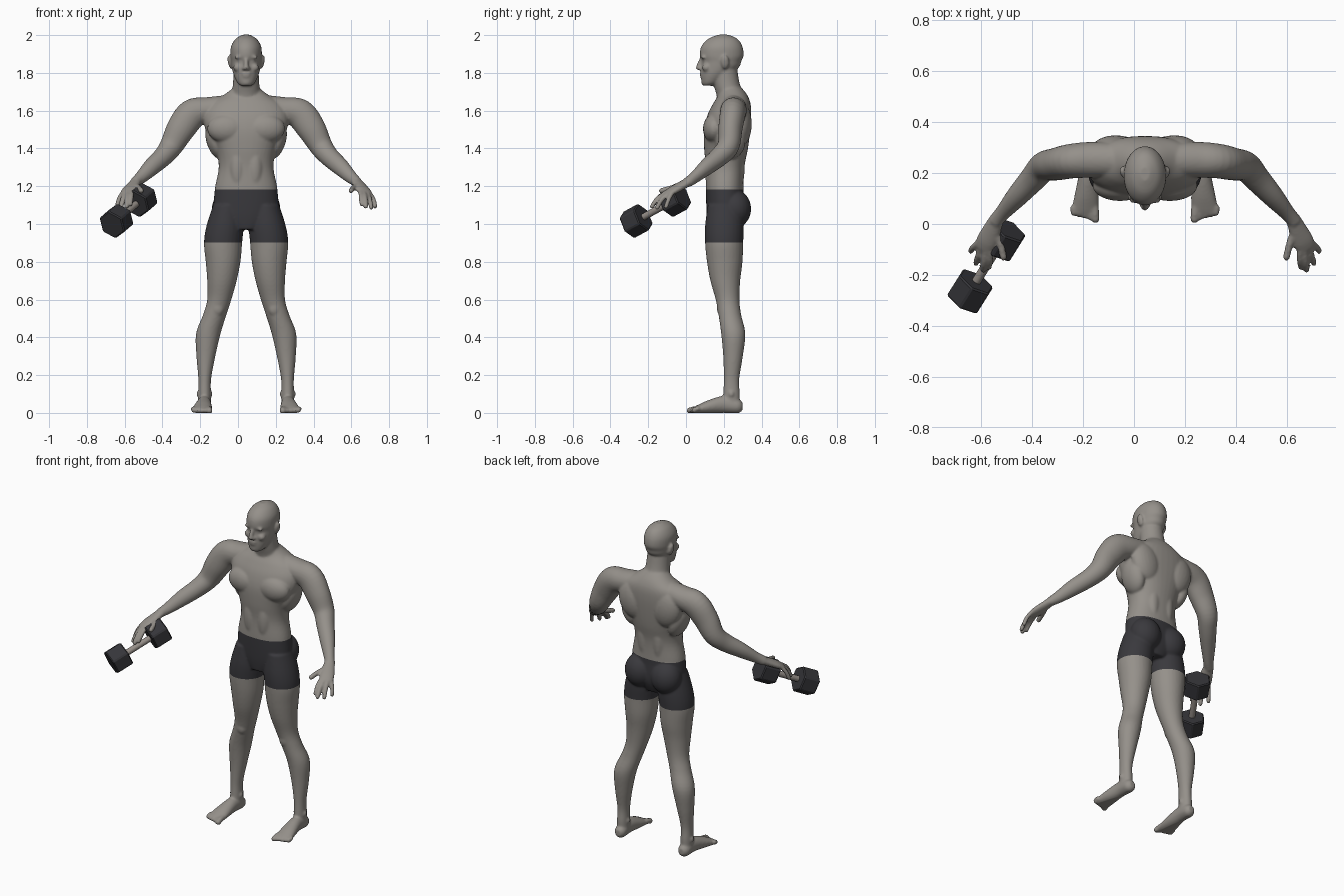
import bpy, bmesh, math
from mathutils import Vector, Matrix

cube = bpy.data.objects.get("Cube")
if cube:
    bpy.data.objects.remove(cube)

UP, BACK, SIDE = Vector((0, 0, 1)), Vector((0, 1, 0)), Vector((1, 0, 0))
CENTRE_X = 0.043


def material(name, colour):
    mat = bpy.data.materials.new(name)
    mat.use_nodes = True
    mat.diffuse_color = (*colour, 1)
    bsdf = next(n for n in mat.node_tree.nodes if n.type == 'BSDF_PRINCIPLED')
    bsdf.inputs["Base Color"].default_value = (*colour, 1)
    bsdf.inputs["Roughness"].default_value = 0.7
    return mat


skin = material("skin", (0.30, 0.28, 0.255))
cloth = material("dark cloth", (0.042, 0.041, 0.047))
iron = material("dark iron", (0.036, 0.036, 0.041))
steel = material("handle steel", (0.30, 0.27, 0.245))

bm = bmesh.new()


def spline(rows, steps=5):
    """Smooth curve through rows of (x, y, z, half width, half depth)."""
    out = []
    for i in range(len(rows) - 1):
        a, b, c, d = (rows[max(0, min(len(rows) - 1, i + k))] for k in (-1, 0, 1, 2))
        for s in range(steps):
            t = s / steps
            out.append([q + t * ((r - p) / 2 + t * (p - 2.5 * q + 2 * r - e / 2
                        + t * (1.5 * (q - r) + (e - p) / 2)))
                        for p, q, r, e in zip(a, b, c, d)])
    return out + [list(rows[-1])]


def ball(centre, size, mirror=1, tilt=0):
    x, y, z = centre
    m = (Matrix.Translation((x * mirror, y, z)) @ Matrix.Rotation(tilt * mirror, 4, 'Y')
         @ Matrix.Diagonal((*size, 1)))
    bmesh.ops.create_uvsphere(bm, u_segments=24, v_segments=16, radius=1, matrix=m)


def tube(rows, mirror=1, side=SIDE, axis=None, square=1, n=28):
    """Closed loft of rounded sections along a curve."""
    pts = spline(rows)
    rings = []
    for i, (x, y, z, w, d) in enumerate(pts):
        before, after = pts[max(i - 1, 0)], pts[min(i + 1, len(pts) - 1)]
        t = axis or (Vector(after[:3]) - Vector(before[:3])).normalized()
        u = (side - t * side.dot(t)).normalized()
        v = t.cross(u)
        ring = []
        for k in range(n):
            a = math.tau * k / n
            c, s = (math.copysign(abs(f) ** square, f) for f in (math.cos(a), math.sin(a)))
            p = Vector((x, y, z)) + u * (w * c) + v * (d * s)
            ring.append(bm.verts.new((p.x * mirror, p.y, p.z)))
        rings.append(ring)
    for lo, hi in zip(rings, rings[1:]):
        for k in range(n):
            bm.faces.new((lo[k], lo[k - 1], hi[k - 1], hi[k]))
    bm.faces.new(rings[0])
    bm.faces.new(rings[-1][::-1])


def digit(points, radius, mirror):
    """Finger or toe with a round tip."""
    rows = [(*p, radius, radius) for p in points]
    tube(rows, mirror, side=Vector((0.87, 0.45, 0)), n=12)
    ball(points[-1], [radius] * 3, mirror)


# Torso, neck and head
tube([(0, .20, .97, .08, .08), (0, .21, 1.05, .165, .10), (0, .205, 1.18, .166, .10),
      (0, .207, 1.3, .145, .102), (0, .212, 1.4, .162, .116), (0, .218, 1.5, .215, .122),
      (0, .23, 1.58, .225, .115), (0, .243, 1.64, .19, .098), (0, .248, 1.685, .115, .075),
      (0, .235, 1.72, .07, .06)], axis=UP, square=.9, n=40)
tube([(0, .25, 1.6, .1, .08), (0, .235, 1.68, .08, .073), (0, .215, 1.74, .07, .07),
      (0, .2, 1.83, .066, .07)], axis=UP)
tube([(0, .118, 1.732, .028, .03), (0, .13, 1.748, .047, .047), (0, .155, 1.79, .066, .077),
      (0, .18, 1.83, .076, .101), (0, .188, 1.862, .08, .105), (0, .189, 1.892, .083, .116),
      (0, .19, 1.94, .08, .109), (0, .195, 1.98, .056, .078), (0, .197, 2.002, .02, .028)],
     axis=UP, n=36)

# Nose, lips and chin
tube([(0, .09, 1.885, .012, .012), (0, .073, 1.85, .012, .013), (0, .066, 1.825, .016, .014)])
ball((0, .064, 1.826), (.014, .013, .011))
ball((0, .083, 1.797), (.025, .012, .007))
ball((0, .085, 1.783), (.022, .012, .008))
ball((0, .096, 1.752), (.024, .016, .016))

FINGERS = [((.606, -.107, 1.168), (.608, -.145, 1.14), (.612, -.17, 1.105)),
           ((.623, -.1, 1.168), (.631, -.15, 1.135), (.634, -.18, 1.092)),
           ((.641, -.09, 1.165), (.655, -.127, 1.13), (.662, -.153, 1.087)),
           ((.656, -.075, 1.162), (.674, -.092, 1.13), (.683, -.106, 1.092))]

for m in (1, -1):
    # Face halves: brow, eye, cheek, nostril, ear
    ball((.034, .092, 1.885), (.03, .012, .009), m, .15)
    ball((.033, .105, 1.861), (.016, .015, .011), m)
    ball((.044, .109, 1.828), (.024, .024, .022), m)
    ball((.014, .076, 1.822), (.009, .012, .009), m)
    ball((.085, .207, 1.857), (.012, .022, .037), m, .2)

    # Chest, stomach, back and seat muscles
    ball((.098, .15, 1.505), (.108, .06, .078), m)
    ball((.045, .14, 1.3), (.045, .042, .13), m)
    ball((.115, .29, 1.53), (.095, .058, .12), m, .25)
    ball((.05, .265, 1.32), (.045, .047, .17), m)
    ball((.16, .235, 1.44), (.05, .08, .1), m, .3)
    ball((.09, .26, 1.08), (.092, .085, .1), m)

    # Arm from collar to wrist
    tube([(.08, .25, 1.625, .065, .06), (.2, .252, 1.605, .07, .067),
          (.285, .247, 1.582, .068, .08), (.345, .235, 1.505, .064, .076),
          (.395, .225, 1.415, .058, .062), (.437, .18, 1.36, .052, .053),
          (.5, .11, 1.302, .042, .046), (.555, .047, 1.248, .03, .034),
          (.59, .008, 1.22, .029, .026)], m, side=BACK)

    # Hand
    tube([(.582, .018, 1.226, .029, .023), (.603, -.03, 1.2, .038, .022),
          (.622, -.07, 1.178, .042, .02), (.633, -.1, 1.162, .038, .014)],
         m, side=Vector((.87, .45, -.1)))
    for finger in FINGERS:
        digit(finger, .0125, m)
    digit(((.588, -.02, 1.205), (.568, -.075, 1.192), (.555, -.13, 1.176)), .0145, m)

    # Leg
    tube([(.1, .205, 1.1, .075, .09), (.112, .203, .99, .098, .102), (.122, .202, .9, .101, .101),
          (.122, .205, .8, .092, .094), (.128, .208, .7, .078, .079), (.142, .22, .6, .064, .063),
          (.166, .232, .52, .062, .06), (.2, .25, .42, .065, .064), (.213, .249, .3, .05, .052),
          (.219, .241, .18, .034, .041), (.22, .241, .1, .034, .044), (.22, .24, .04, .034, .044)],
         m, axis=UP)
    ball((.15, .19, .555), (.035, .027, .045), m)

    # Foot and toes
    tube([(.218, .3, .035, .018, .02), (.22, .275, .036, .035, .038), (.222, .2, .045, .037, .045),
          (.228, .12, .032, .047, .036), (.234, .06, .018, .053, .023),
          (.236, .04, .014, .05, .016)], m, axis=BACK)
    for ankle in (-1, 1):
        ball((.22 + ankle * .03, .24, .1), (.013, .016, .018), m)
    for k in range(5):
        r = .017 if k == 0 else .0125
        x = .194 + k * .021
        tip = .02 + .006 * k
        digit(((x + .004, .07, .022), (x + .002, .045, .019), (x, tip, .012)), r, m)

bmesh.ops.recalc_face_normals(bm, faces=bm.faces[:])
mesh = bpy.data.meshes.new("body")
bm.to_mesh(mesh)
bm.free()
body = bpy.data.objects.new("body", mesh)
bpy.context.collection.objects.link(body)

# Fuse the parts into one soft surface
remesh = body.modifiers.new("fuse", 'REMESH')
remesh.mode = 'VOXEL'
remesh.voxel_size = 0.0065
soften = body.modifiers.new("soften", 'SMOOTH')
soften.factor = 0.5
soften.iterations = 6
bpy.context.view_layer.objects.active = body
body.select_set(True)
for mod in ("fuse", "soften"):
    bpy.ops.object.modifier_apply(modifier=mod)
mesh = body.data
mesh.materials.clear()
mesh.materials.append(skin)
mesh.materials.append(cloth)

# Flat soles, and shorts cut in at hem and waist
HEM, WAIST = 0.903, 1.183
bm = bmesh.new()
bm.from_mesh(mesh)
for v in bm.verts:
    v.co.z = max(v.co.z, 0)
for level in (HEM, WAIST):
    bmesh.ops.bisect_plane(bm, geom=bm.verts[:] + bm.edges[:] + bm.faces[:],
                           plane_co=UP * level, plane_no=UP)
for f in bm.faces:
    c = f.calc_center_median()
    f.material_index = int(HEM < c.z < WAIST and abs(c.x) < 0.35)
    f.smooth = True
bm.to_mesh(mesh)
bm.free()
body.location.x = CENTRE_X

# Dumbbell held in the right hand
front_end, back_end = Vector((-.643, -.264, 1.016)), Vector((-.515, -.06, 1.127))
turn = (back_end - front_end).to_track_quat('Z', 'Y')


def rod(name, centre, sides, radius, depth, mat):
    bpy.ops.mesh.primitive_cylinder_add(vertices=sides, radius=radius, depth=depth,
                                        location=centre, rotation=turn.to_euler())
    ob = bpy.context.object
    ob.name = name
    ob.data.materials.append(mat)
    return ob


for name, end in (("front", front_end), ("back", back_end)):
    weight = rod(name + "_weight", end, 6, .079, .104, iron)
    bevel = weight.modifiers.new("edges", 'BEVEL')
    bevel.width = 0.006
    bevel.segments = 1
handle = rod("dumbbell_handle", (front_end + back_end) / 2, 16, .018,
             (back_end - front_end).length, steel)
bpy.ops.object.shade_smooth_by_angle()
